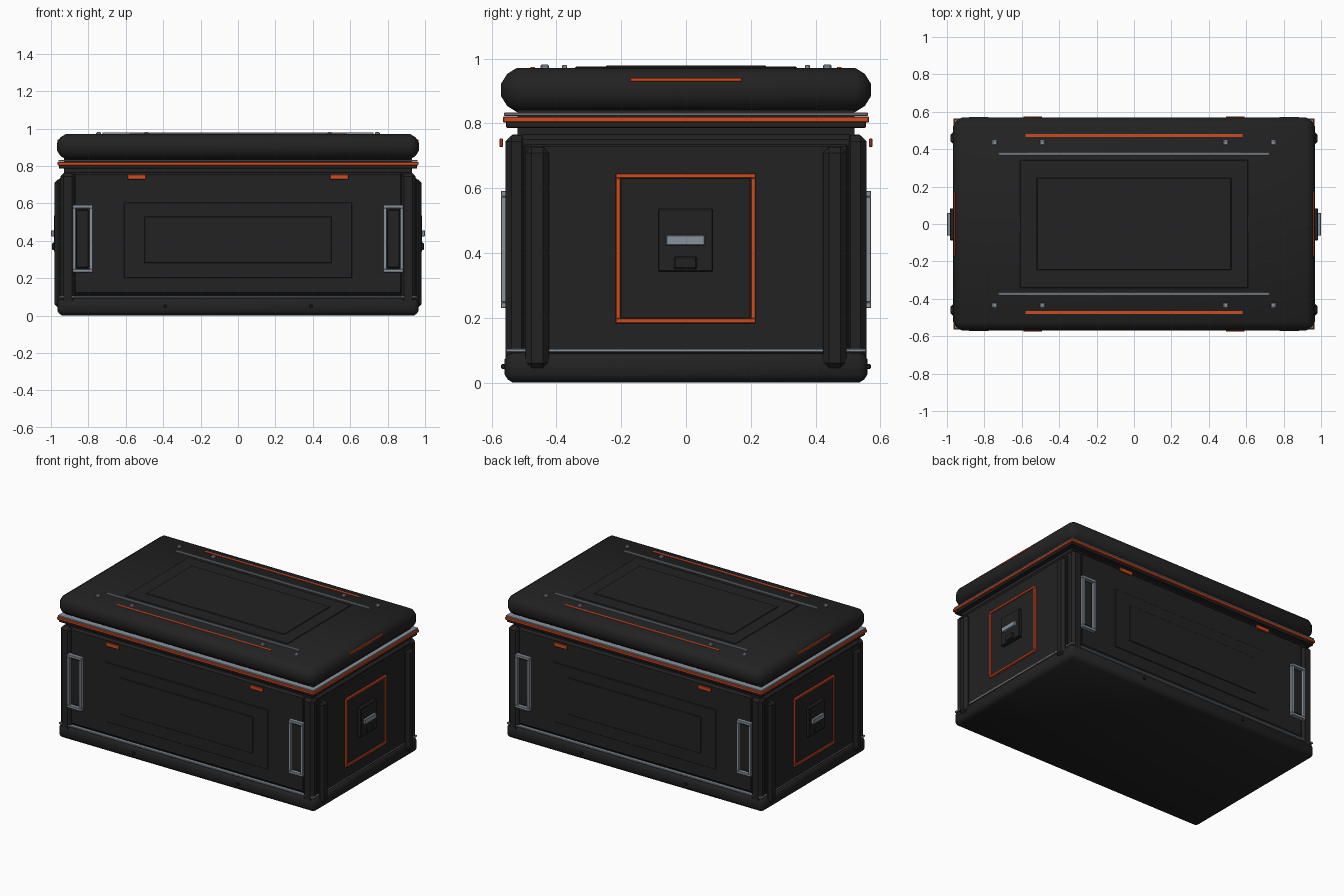
import bpy, bmesh, math
from mathutils import Vector

if "Cube" in bpy.data.objects:
    bpy.data.objects.remove(bpy.data.objects["Cube"], do_unlink=True)


def material(name, rgb):
    m = bpy.data.materials.new(name)
    m.use_nodes = True
    m.diffuse_color = (*rgb, 1)
    m.node_tree.nodes["Principled BSDF"].inputs["Base Color"].default_value = (*rgb, 1)
    return m


BLACK = material("matte black", (0.016, 0.016, 0.016))
GREY = material("steel grey", (0.25, 0.29, 0.33))
ORANGE = material("signal orange", (0.62, 0.07, 0.014))


def box(name, x, y, z, mat=BLACK, bevel=0.0, segments=1):
    """Chamfered box from (min, max) ranges."""
    lo, hi = Vector((x[0], y[0], z[0])), Vector((x[1], y[1], z[1]))
    bm = bmesh.new()
    bmesh.ops.create_cube(bm, size=1)
    for v in bm.verts:
        v.co = [(lo[i] + hi[i]) / 2 + v.co[i] * (hi[i] - lo[i]) for i in range(3)]
    if bevel:
        bmesh.ops.bevel(bm, geom=bm.edges[:], offset=bevel, segments=segments,
                        profile=0.38, affect='EDGES', clamp_overlap=True)
    mesh = bpy.data.meshes.new(name)
    bm.to_mesh(mesh)
    bm.free()
    mesh.materials.append(mat)
    ob = bpy.data.objects.new(name, mesh)
    bpy.context.collection.objects.link(ob)
    if segments > 1:
        bpy.ops.object.select_all(action='DESELECT')
        ob.select_set(True)
        bpy.context.view_layer.objects.active = ob
        bpy.ops.object.shade_smooth_by_angle(angle=math.radians(35))
    return ob


def slab(name, hx, hy, z, mat=BLACK, bevel=0.0, segments=1):
    return box(name, (-hx, hx), (-hy, hy), z, mat, bevel, segments)


def span(s, a, b):
    """Range a..b mirrored to the side given by sign s."""
    return tuple(sorted((s * a, s * b)))


def frame(name, axis, depth, across, up, w, mat):
    """Four bars forming a rectangle facing along x or y."""
    (a, b), (c, d) = across, up
    bars = {"lower": ((a, b), (c, c + w)), "upper": ((a, b), (d - w, d)),
            "near": ((a, a + w), (c + w, d - w)), "far": ((b - w, b), (c + w, d - w))}
    for part, (h, v) in bars.items():
        x, y = (depth, h) if axis == "x" else (h, depth)
        box(f"{name}_{part}", x, y, v, mat, 0.002)


# Main case and base
slab("case_body", 0.945, 0.535, (0.03, 0.78), BLACK, 0.03)
slab("base_skirt", 0.966, 0.56, (0, 0.097), BLACK, 0.026, 2)
slab("base_trim", 0.956, 0.556, (0.094, 0.105), GREY, 0.002)

# Lid stack
slab("lid_core", 0.93, 0.52, (0.75, 0.86))
slab("lid_rim", 0.958, 0.555, (0.786, 0.806), BLACK, 0.003)
slab("lid_orange_band", 0.966, 0.565, (0.803, 0.821), ORANGE, 0.003)
slab("lid_grey_band", 0.96, 0.561, (0.823, 0.833), GREY, 0.002)
slab("lid", 0.968, 0.57, (0.835, 0.971), BLACK, 0.048, 2)
slab("lid_panel", 0.61, 0.342, (0.96, 0.975), BLACK, 0.003)
slab("lid_inner_panel", 0.52, 0.247, (0.96, 0.979), BLACK, 0.003)

for s, side in ((-1, "front"), (1, "back")):
    # Lid rails, stripes and bolts
    box(f"{side}_lid_rail", (-0.725, 0.725), span(s, 0.367, 0.382), (0.965, 0.98), GREY, 0.002)
    box(f"{side}_lid_stripe", (-0.58, 0.58), span(s, 0.466, 0.48), (0.965, 0.974), ORANGE)
    for i, x in enumerate((-0.745, -0.49, 0.49, 0.745)):
        box(f"{side}_lid_bolt_{i}", (x - 0.013, x + 0.013), span(s, 0.422, 0.449),
            (0.965, 0.981), GREY, 0.004)

    # Long wall panels
    box(f"{side}_wall_panel", (-0.88, 0.88), span(s, 0.5, 0.547), (0.11, 0.765), BLACK, 0.012)
    box(f"{side}_raised_panel", (-0.61, 0.61), span(s, 0.52, 0.551), (0.2, 0.605), BLACK, 0.003)
    box(f"{side}_inner_panel", (-0.5, 0.5), span(s, 0.52, 0.555), (0.28, 0.53), BLACK, 0.003)

    for t, hand in ((-1, "right"), (1, "left")):
        # Corner posts, grip frames, latch tabs and base bolts
        box(f"{side}_{hand}_corner_post", span(t, 0.87, 0.95), span(s, 0.49, 0.557),
            (0.05, 0.762), BLACK, 0.018)
        frame(f"{side}_{hand}_grip_frame", "y", span(s, 0.54, 0.571),
              span(t, 0.777, 0.885), (0.23, 0.592), 0.018, GREY)
        box(f"{side}_{hand}_grip_pad", span(t, 0.798, 0.864), span(s, 0.54, 0.56),
            (0.255, 0.567), BLACK, 0.004)
        box(f"{side}_{hand}_latch_tab", span(t, 0.492, 0.59), span(s, 0.564, 0.576),
            (0.727, 0.754), ORANGE, 0.003)
        box(f"{side}_{hand}_base_bolt", span(t, 0.382, 0.398), span(s, 0.55, 0.57),
            (0.042, 0.058), BLACK, 0.003)
        # End ribs
        box(f"{side}_{hand}_end_rib", span(t, 0.93, 0.981), span(s, 0.423, 0.495),
            (0.043, 0.727), BLACK, 0.018)

for t, side in ((-1, "right"), (1, "left")):
    # End panels, orange frame and handle lock
    box(f"{side}_end_panel", span(t, 0.9, 0.956), (-0.5, 0.5), (0.09, 0.735), BLACK, 0.006)
    frame(f"{side}_end_frame", "x", span(t, 0.94, 0.969), (-0.217, 0.215),
          (0.183, 0.646), 0.015, ORANGE)
    box(f"{side}_end_inset", span(t, 0.94, 0.962), (-0.2, 0.198), (0.2, 0.63))
    box(f"{side}_lock_plate", span(t, 0.95, 0.985), (-0.087, 0.084), (0.342, 0.537), BLACK, 0.004)
    box(f"{side}_lock_bar", span(t, 0.97, 1.0), (-0.062, 0.059), (0.423, 0.456), GREY, 0.003)
    box(f"{side}_lock_button", span(t, 0.97, 0.994), (-0.037, 0.034), (0.35, 0.39), BLACK, 0.005)
    box(f"{side}_lid_end_stripe", span(t, 0.952, 0.966), (-0.173, 0.173),
        (0.928, 0.941), ORANGE, 0.003)
